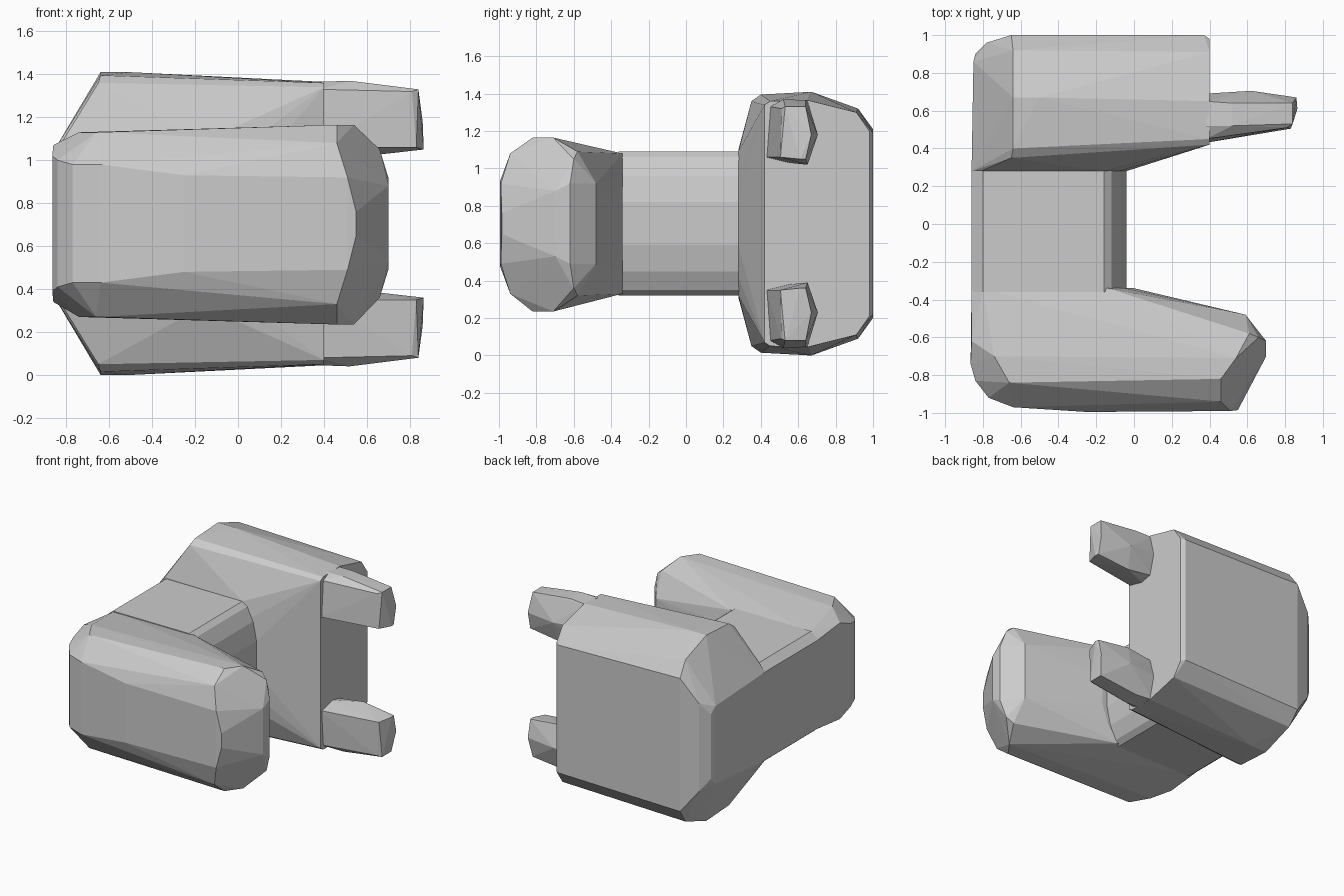
import bpy, bmesh

MID_Z = 0.705  # the model mirrors top to bottom about this height


def flip(points):
    return [(x, y, 2 * MID_Z - z) for x, y, z in points]


def hull(name, points):
    """Faceted convex solid around a few corner points."""
    mesh = bpy.data.meshes.new(name)
    bm = bmesh.new()
    for p in points:
        bm.verts.new(p)
    res = bmesh.ops.convex_hull(bm, input=bm.verts[:])
    junk = {g for g in res["geom_interior"] + res["geom_unused"]
            if isinstance(g, bmesh.types.BMVert)}
    bmesh.ops.delete(bm, geom=list(junk), context='VERTS')
    bmesh.ops.dissolve_limit(bm, angle_limit=0.02, verts=bm.verts[:], edges=bm.edges[:])
    bmesh.ops.recalc_face_normals(bm, faces=bm.faces[:])
    bm.to_mesh(mesh)
    bm.free()
    obj = bpy.data.objects.new(name, mesh)
    bpy.context.collection.objects.link(obj)
    return obj


# Rear block: tall slab with a tapered left end and slanted inner face
rear = [
    (-0.86, 0.28, 1.04), (-0.81, 0.28, 1.10), (-0.16, 0.28, 1.09),
    (-0.08, 0.28, 0.99), (-0.04, 0.28, 0.82),
    (-0.85, 0.86, 1.00), (-0.84, 0.90, 0.95), (-0.78, 0.96, 1.04),
    (-0.65, 0.35, 1.36), (-0.64, 0.40, 1.395), (-0.64, 0.67, 1.41),
    (-0.50, 0.67, 1.41), (-0.64, 0.92, 1.32), (-0.65, 1.00, 1.21),
    (0.40, 0.42, 1.34), (0.40, 0.45, 1.36), (0.40, 0.65, 1.365),
    (0.40, 0.91, 1.30), (0.40, 0.98, 1.20), (0.37, 1.00, 1.19),
]
hull("rear_block", rear + flip(rear))

# Bridge: constant profile with a rounded right side
profile = [(-0.86, 1.04), (-0.80, 1.09), (-0.16, 1.09),
           (-0.12, 1.06), (-0.07, 0.96), (-0.04, 0.82)]
bridge = [(x, y, z) for x, z in profile for y in (-0.36, 0.30)]
hull("bridge", bridge + flip(bridge))

# Front block: rounded grip with a slanted right end
front = [
    (-0.86, -0.34, 1.04), (-0.80, -0.34, 1.08), (-0.14, -0.34, 1.08),
    (-0.05, -0.34, 0.96), (0.00, -0.34, 0.82),
    (-0.865, -0.74, 1.02), (-0.86, -0.62, 1.07), (-0.84, -0.83, 1.00),
    (-0.74, -0.70, 1.13), (-0.66, -0.84, 1.13), (-0.77, -0.92, 0.98),
    (-0.64, -0.97, 0.98), (-0.25, -0.995, 0.93),
    (0.46, -0.82, 1.165), (0.54, -0.71, 1.165), (0.46, -0.94, 1.08),
    (0.51, -0.99, 0.92), (0.55, -0.985, 0.76),
    (0.61, -0.58, 1.09), (0.66, -0.60, 1.05),
    (0.70, -0.62, 0.92), (0.70, -0.70, 0.88), (0.59, -0.48, 0.92),
]
# the underside is the same shape, nudged to its slightly lower rim
front_low = [(x, y, z - 0.01 if z < 0.3 else z) for x, y, z in flip(front)]
hull("front_block", front + front_low)

# Two prongs on the right end of the rear block
prong = [
    (0.38, 0.43, 1.06), (0.38, 0.45, 1.33), (0.38, 0.52, 1.365),
    (0.38, 0.65, 1.36), (0.38, 0.69, 1.20), (0.38, 0.65, 1.05), (0.38, 0.55, 1.03),
    (0.52, 0.52, 1.37), (0.52, 0.64, 1.365), (0.62, 0.705, 1.18), (0.60, 0.65, 1.02),
    (0.83, 0.505, 1.06), (0.81, 0.51, 1.32), (0.84, 0.53, 1.33), (0.84, 0.64, 1.33),
    (0.86, 0.64, 1.05), (0.86, 0.67, 1.18), (0.865, 0.61, 1.05),
]
hull("upper_prong", prong)
hull("lower_prong", flip(prong))
